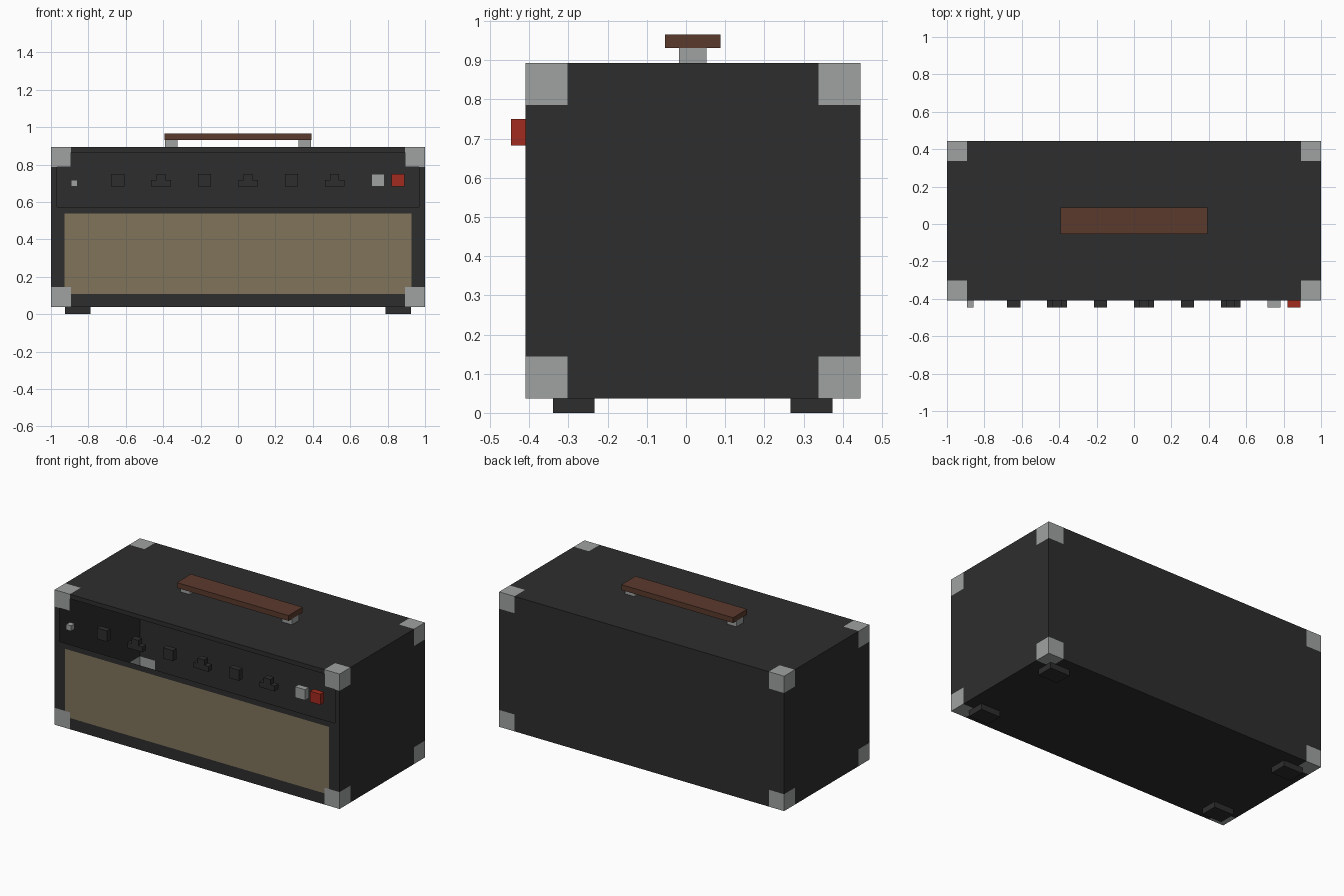
import bpy
import bmesh
from mathutils import Vector

if "Cube" in bpy.data.objects:
    bpy.data.objects.remove(bpy.data.objects["Cube"])


def material(name, rgb):
    m = bpy.data.materials.new(name)
    m.use_nodes = True
    m.diffuse_color = (*rgb, 1)
    m.node_tree.nodes["Principled BSDF"].inputs["Base Color"].default_value = (*rgb, 1)
    return m


BLACK = material("black vinyl", (0.027, 0.027, 0.027))
GREY = material("grey metal", (0.35, 0.365, 0.365))
TAN = material("tan grille cloth", (0.216, 0.174, 0.105))
BROWN = material("brown leather", (0.105, 0.042, 0.026))
RED = material("red plastic", (0.36, 0.024, 0.014))


def finish(name, bm, mats):
    mesh = bpy.data.meshes.new(name)
    bm.to_mesh(mesh)
    bm.free()
    for m in mats:
        mesh.materials.append(m)
    obj = bpy.data.objects.new(name, mesh)
    bpy.context.collection.objects.link(obj)
    return obj


def block(bm, low, high):
    """Add a box spanning two opposite corners."""
    low, high = Vector(low), Vector(high)
    for v in bmesh.ops.create_cube(bm, size=1)["verts"]:
        v.co = (low + high) / 2 + v.co * (high - low)


def box(name, low, high, mat):
    bm = bmesh.new()
    block(bm, low, high)
    return finish(name, bm, [mat])


# Cabinet: a thin hollow shell, with metal corners, grille and open control bay
LOW, HIGH = Vector((-1, -0.41, 0.037)), Vector((1, 0.445, 0.893))
CORNER = 0.107
GRILLE_X, GRILLE_Z = 0.927, (0.108, 0.538)
BAY_X, BAY_Z = 0.967, (0.573, 0.865)

bm = bmesh.new()
block(bm, LOW, HIGH)
cuts = [
    [-BAY_X, -GRILLE_X, LOW.x + CORNER, HIGH.x - CORNER, GRILLE_X, BAY_X],
    [LOW.y + CORNER, HIGH.y - CORNER],
    [*GRILLE_Z, LOW.z + CORNER, *BAY_Z, HIGH.z - CORNER],
]
for axis, values in enumerate(cuts):
    for value in values:
        point, normal = Vector(), Vector()
        point[axis], normal[axis] = value, 1
        bmesh.ops.bisect_plane(bm, geom=bm.verts[:] + bm.edges[:] + bm.faces[:],
                               plane_co=point, plane_no=normal)
bay = []
for f in bm.faces:
    c = f.calc_center_median()
    front = f.normal.y < -0.5
    if all(min(c[i] - LOW[i], HIGH[i] - c[i]) < CORNER for i in range(3)):
        f.material_index = 1
    elif front and abs(c.x) < GRILLE_X and GRILLE_Z[0] < c.z < GRILLE_Z[1]:
        f.material_index = 2
    elif front and abs(c.x) < BAY_X and BAY_Z[0] < c.z < BAY_Z[1]:
        bay.append(f)
bmesh.ops.delete(bm, geom=bay, context="FACES")
finish("cabinet", bm, [BLACK, GREY, TAN])

# Feet and handle posts
for side, x in (("right", -1), ("left", 1)):
    for end, y in (("front", -0.34), ("back", 0.267)):
        box(f"{end}_{side}_foot", (x * 0.857 - 0.069, y, 0),
            (x * 0.857 + 0.069, y + 0.107, LOW.z), BLACK)
    box(f"{side}_handle_post", (x * 0.357 - 0.034, -0.018, HIGH.z),
        (x * 0.357 + 0.034, 0.052, 0.931), GREY)

# Carrying handle
box("handle_strap", (-0.392, -0.053, 0.931), (0.392, 0.088, 0.965), BROWN)

# Controls along the bay: square knobs alternate with stepped knobs
FRONT, BACK = -0.447, LOW.y
BOTTOM, STEP, TOP = 0.682, 0.716, 0.75
for i in range(6):
    x = -0.643 + i * 0.232
    if i % 2 == 0:
        box(f"square_knob_{i // 2 + 1}", (x - 0.035, FRONT, BOTTOM),
            (x + 0.035, BACK, TOP), BLACK)
    else:
        bm = bmesh.new()
        block(bm, (x - 0.053, FRONT, BOTTOM), (x + 0.053, BACK, STEP))
        block(bm, (x - 0.024, FRONT, STEP), (x + 0.024, BACK, TOP))
        finish(f"stepped_knob_{i // 2 + 1}", bm, [BLACK])

# Input jack and switches
box("input_jack", (-0.893, FRONT, BOTTOM), (-0.859, BACK, STEP), GREY)
box("grey_switch", (0.713, FRONT, BOTTOM), (0.784, BACK, TOP), GREY)
box("red_switch", (0.82, FRONT, BOTTOM), (0.891, BACK, TOP), RED)
